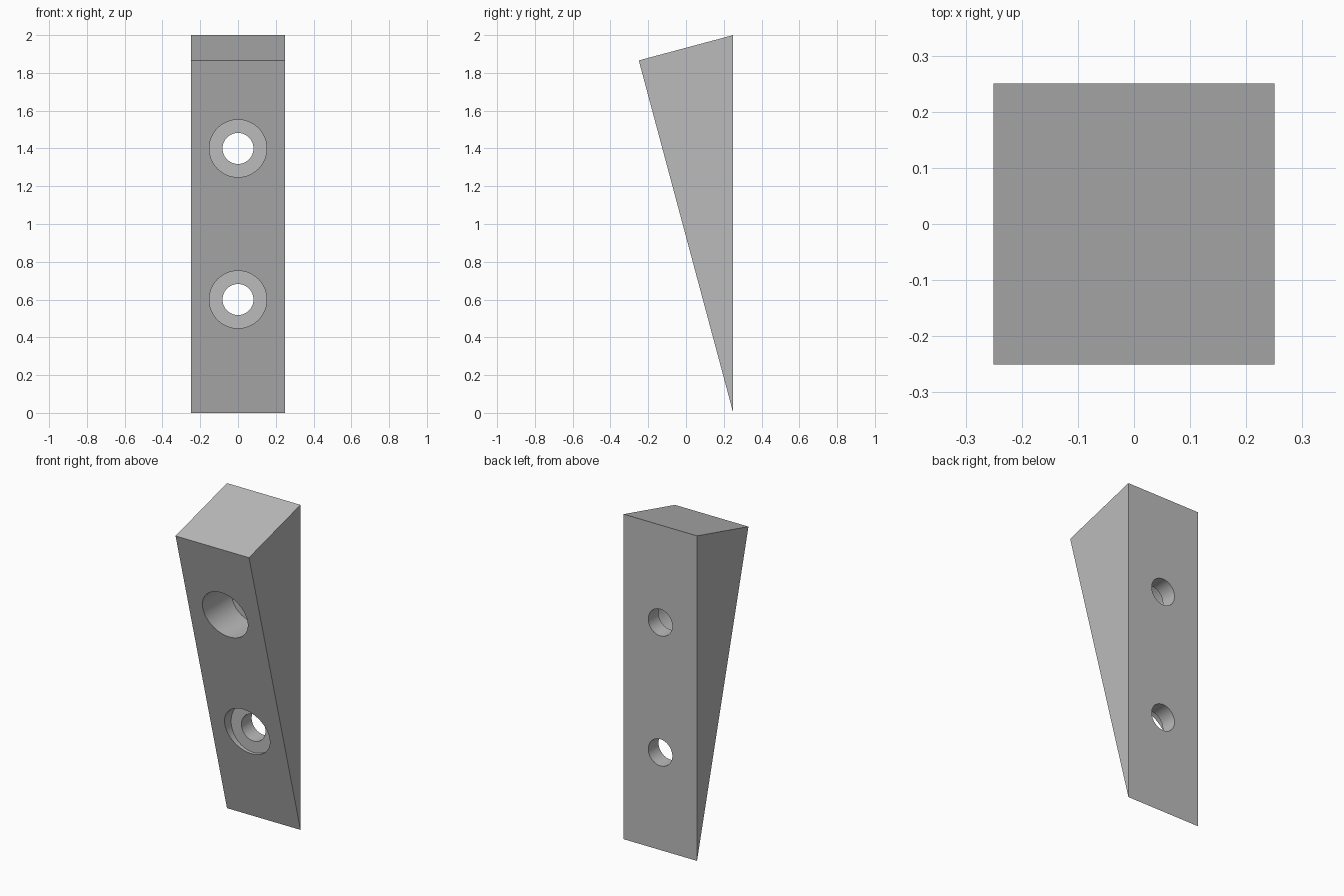
import bpy, bmesh, math
from mathutils import Matrix

cube = bpy.data.objects.get("Cube")
if cube:
    bpy.data.objects.remove(cube, do_unlink=True)

HALF = 0.25                     # half the width and half the depth
ANGLE = math.radians(15)        # angle of the wedge tip
NOSE_Z = 2 * math.cos(ANGLE) ** 2

grey = bpy.data.materials.new("plain grey")
grey.use_nodes = True
colour = (0.5, 0.5, 0.5, 1)
grey.diffuse_color = colour
grey.node_tree.nodes["Principled BSDF"].inputs["Base Color"].default_value = colour


def add_object(name, bm):
    bmesh.ops.recalc_face_normals(bm, faces=bm.faces)
    mesh = bpy.data.meshes.new(name)
    bm.to_mesh(mesh)
    bm.free()
    mesh.materials.append(grey)
    obj = bpy.data.objects.new(name, mesh)
    bpy.context.collection.objects.link(obj)
    return obj


def add_cutter(name, radius, y_start, y_end, z):
    """Cylinder lying along y, used to cut a hole."""
    bm = bmesh.new()
    place = Matrix.Translation((0, (y_start + y_end) / 2, z)) @ Matrix.Rotation(math.pi / 2, 4, "X")
    bmesh.ops.create_cone(bm, cap_ends=True, segments=64, radius1=radius,
                          radius2=radius, depth=y_end - y_start, matrix=place)
    cutter = add_object(name, bm)
    cutter.hide_render = True
    return cutter


# Wedge body: a right-angled triangle extruded across x
bm = bmesh.new()
profile = [(HALF, 0), (HALF, 2), (-HALF, NOSE_Z)]
side = bm.faces.new([bm.verts.new((-HALF, y, z)) for y, z in profile])
extruded = bmesh.ops.extrude_face_region(bm, geom=[side])["geom"]
bmesh.ops.translate(bm, vec=(2 * HALF, 0, 0),
                    verts=[v for v in extruded if isinstance(v, bmesh.types.BMVert)])
wedge = add_object("wedge_block", bm)

# Two screw holes, each with a wide flat-bottomed recess at the front
cutters = []
for label, z in (("lower", 0.6), ("upper", 1.4)):
    cutters.append(add_cutter(label + "_recess_cutter", 0.152, -0.6, 0.15, z))
    cutters.append(add_cutter(label + "_hole_cutter", 0.082, -0.5, 0.5, z))

bpy.context.view_layer.objects.active = wedge
for cutter in cutters:
    cut = wedge.modifiers.new(cutter.name, "BOOLEAN")
    cut.operation = "DIFFERENCE"
    cut.solver = "EXACT"
    cut.object = cutter
    bpy.ops.object.modifier_apply(modifier=cut.name)
for cutter in cutters:
    bpy.data.objects.remove(cutter, do_unlink=True)

# Smooth the hole walls, keep all edges sharp
bpy.ops.object.select_all(action="DESELECT")
wedge.select_set(True)
bpy.ops.object.shade_smooth_by_angle(angle=math.radians(30))
